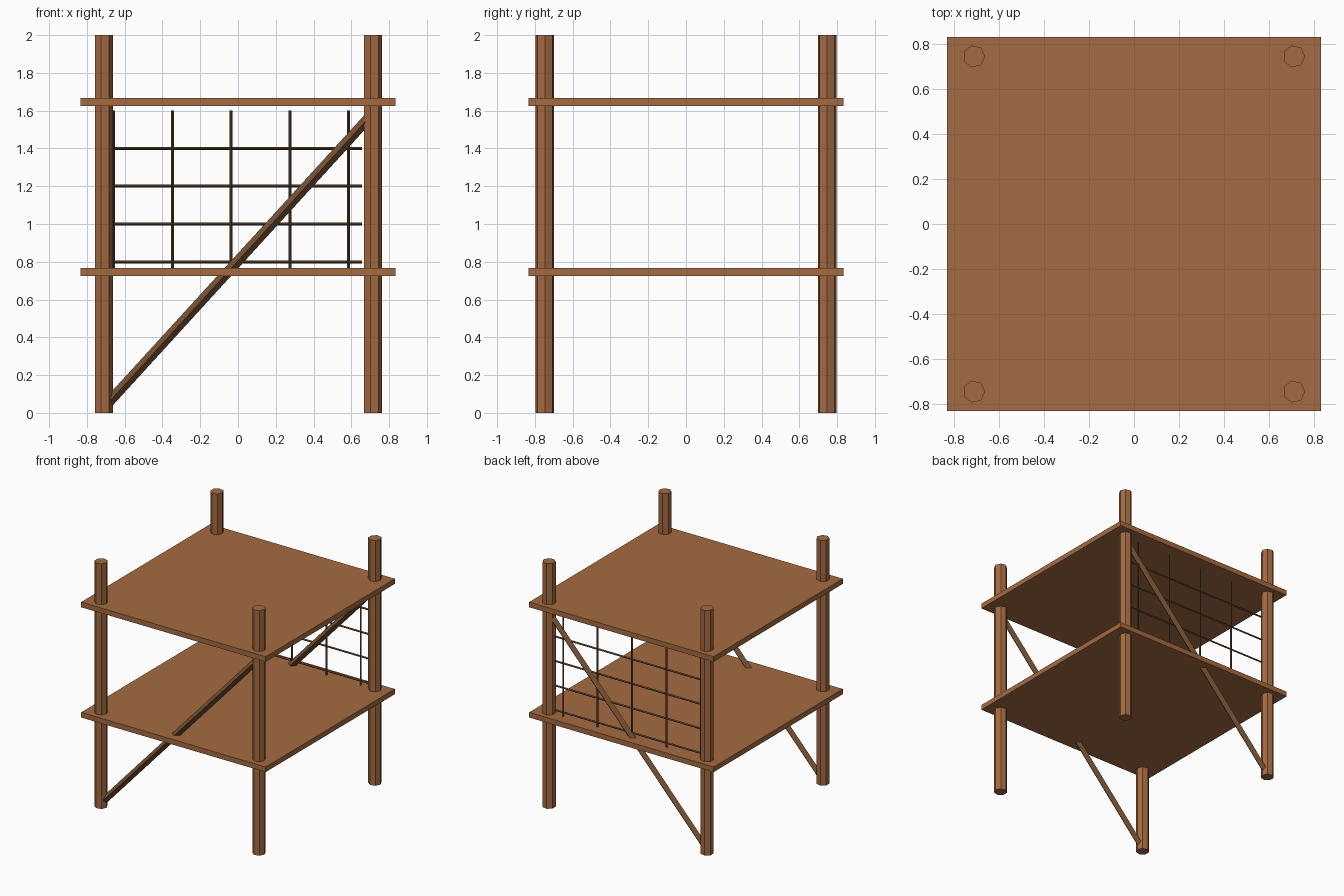
import bpy, bmesh, math
from mathutils import Matrix, Vector

if "Cube" in bpy.data.objects:
    bpy.data.objects.remove(bpy.data.objects["Cube"])


def material(name, rgb):
    m = bpy.data.materials.new(name)
    m.diffuse_color = (*rgb, 1)
    m.use_nodes = True
    m.node_tree.nodes["Principled BSDF"].inputs["Base Color"].default_value = m.diffuse_color
    return m


WOOD = material("warm_wood", (0.376, 0.147, 0.054))
DARK_WOOD = material("dark_wood", (0.178, 0.080, 0.032))
ROPE = material("dark_rope", (0.102, 0.051, 0.022))


def finish(name, bm, mat):
    mesh = bpy.data.meshes.new(name)
    bm.to_mesh(mesh)
    bm.free()
    mesh.materials.append(mat)
    obj = bpy.data.objects.new(name, mesh)
    bpy.context.collection.objects.link(obj)
    return obj


def rod(name, a, b, radius, sides, mat):
    """Straight faceted rod between two points sharing the same y."""
    a, b = Vector(a), Vector(b)
    d = b - a
    turn = Matrix.Rotation(math.atan2(d.x, d.z), 4, 'Y')
    spin = Matrix.Rotation(-math.pi / 2, 4, 'Z')
    bm = bmesh.new()
    bmesh.ops.create_cone(bm, cap_ends=True, segments=sides, radius1=radius,
                          radius2=radius, depth=d.length,
                          matrix=Matrix.Translation((a + b) / 2) @ turn @ spin)
    return finish(name, bm, mat)


def slab(name, size, z, mat):
    bm = bmesh.new()
    bmesh.ops.create_cube(bm, size=1, matrix=Matrix.Translation((0, 0, z))
                          @ Matrix.Diagonal((*size, 1)))
    return finish(name, bm, mat)


PX, PY = 0.713, 0.747

# Corner posts and the diagonal brace on the front and back
for side, y in (("front", -PY), ("back", PY)):
    for hand, x in (("left", -PX), ("right", PX)):
        rod(f"{side}_{hand}_post", (x, y, 0), (x, y, 2), 0.05, 7, WOOD)
    rod(f"{side}_brace", (-PX, y, 0.025), (PX, y, 1.585), 0.027, 4, DARK_WOOD)

# Two platforms
for name, z in (("lower_deck", 0.745), ("upper_deck", 1.645)):
    slab(name, (1.666, 1.666, 0.042), z, WOOD)

# Climbing net across the back
for i in range(5):
    x = -0.658 + 0.311 * i
    rod(f"net_upright_{i + 1}", (x, PY, 0.75), (x, PY, 1.6), 0.008, 4, ROPE)
for i in range(4):
    z = 0.8 + 0.2 * i
    rod(f"net_rung_{i + 1}", (-0.658, PY, z), (0.656, PY, z), 0.008, 4, ROPE)
